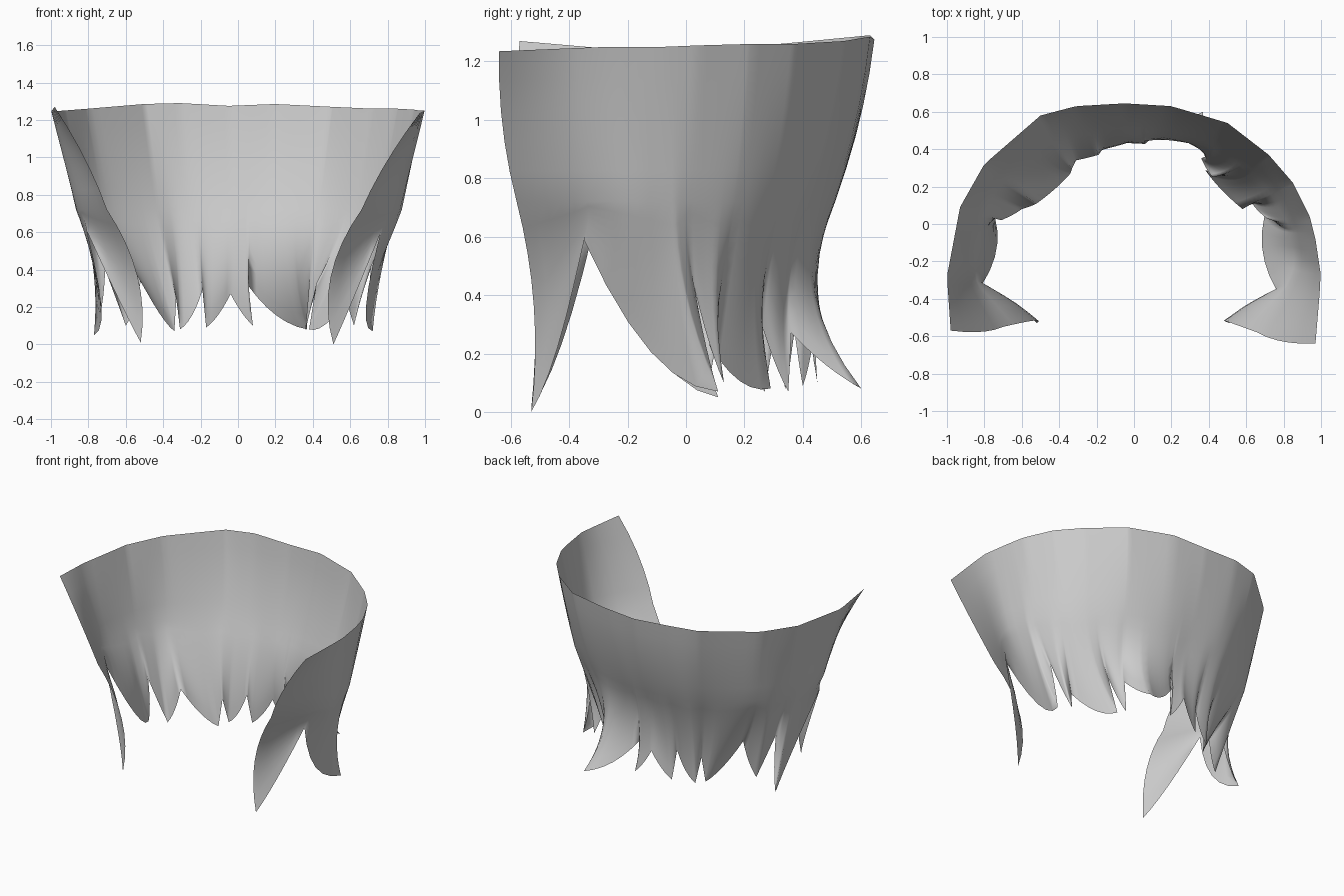
import bpy, bmesh
from mathutils import Vector as V

if "Cube" in bpy.data.objects:
    bpy.data.objects.remove(bpy.data.objects["Cube"])

# Upper rim, from front right round the back to front left
RIM = [(.97, -.64, 1.235), (1, -.28, 1.25), (.97, -.08, 1.25), (.94, .04, 1.255), (.85, .22, 1.26),
       (.72, .37, 1.26), (.5, .54, 1.27), (.2, .63, 1.285), (-.05, .645, 1.275), (-.31, .63, 1.29),
       (-.5, .58, 1.285), (-.8, .32, 1.26), (-.93, .09, 1.25), (-1, -.28, 1.245), (-.98, -.57, 1.27)]
# Waist ring at z = 0.72, matching the rim point for point
WAIST = [(.66, -.58), (.86, -.26), (.86, -.08), (.83, .02), (.75, .17), (.63, .29), (.43, .42), (.18, .5),
         (-.04, .51), (-.27, .5), (-.43, .44), (-.7, .25), (-.82, .05), (-.86, -.26), (-.7, -.55)]
WAIST = [(x, y, .72) for x, y in WAIST]

# Locks: (tip, sag of edge before tip, sag of edge after tip, notch after it, ring position of notch)
LOCKS = [
    ((.51, -.53, 0), 0, -.15, (.76, -.35, .59), .75),
    ((.72, .11, .07), -.25, -.05, (.71, .03, .42), 2.9),
    ((.62, .13, .1), -.05, 0, (.58, .08, .23), 4.0),
    ((.38, .29, .08), -.1, 0, (.42, .25, .33), 5.3),
    ((.36, .35, .07), -.04, -.03, (.38, .36, .27), 6.0),
    ((.37, .6, .08), -.03, -.09, (.05, .44, .32), 7.5),
    ((.08, .45, .1), -.06, -.03, (-.04, .44, .27), 8.0),
    ((-.17, .4, .09), -.04, -.02, (-.19, .37, .29), 8.8),
    ((-.31, .34, .08), -.06, 0, (-.33, .3, .25), 10.0),
    ((-.34, .27, .07), 0, -.08, (-.52, .11, .34), 11.05),
    ((-.6, .08, .1), -.04, -.04, (-.71, .02, .4), 12.0),
    ((-.77, .11, .05), -.05, -.25, (-.81, -.32, .61), 13.15),
    ((-.52, -.53, .01), -.15, 0, None, 14.0),
]


def ring(points, u):
    i = min(int(u), len(points) - 2)
    return V(points[i]).lerp(V(points[i + 1]), u - i)


def smooth_ring(points, u):
    """Catmull-Rom version of ring."""
    n = len(points) - 1
    i = min(int(u), n - 1)
    t = u - i
    a, b, c, d = (V(points[max(0, min(n, j))]) for j in range(i - 1, i + 3))
    return .5 * (2 * b + (c - a) * t + (2 * a - 5 * b + 4 * c - d) * t * t + (3 * b - a - 3 * c + d) * t ** 3)


def quad(a, b, c, t):
    return a * (1 - t) ** 2 + b * 2 * t * (1 - t) + c * t * t


def edge(a, c, sag, n=6):
    """Curved lock edge from a to c, sagging down and slightly inward."""
    m = (a + c) / 2
    ctrl = V((m.x * (1 + .6 * sag), m.y, m.z + sag))
    return [quad(a, ctrl, c, k / n) for k in range(n + 1)]


# Ragged hem as (ring position, point)
hem, notch, u0 = [], None, 0
for tip, sag_a, sag_b, nxt, u1 in LOCKS:
    pts = [V(tip)]
    if notch:
        pts = edge(notch, V(tip), sag_a)
    if nxt:
        pts += edge(V(tip), V(nxt), sag_b)[1:]
    span = len(pts) - 1
    for k in range(1 if notch else 0, span + 1):
        f = k / span
        if notch and nxt:  # lean the columns toward the side the tip hangs on
            chord = (V(nxt) - notch).xy
            proj = (pts[k] - notch).xy.dot(chord) / chord.length_squared
            f = .5 * f + .5 * max(0, min(1, proj))
            if hem and k > 1:
                f = max(f, (hem[-1][0] - u0) / (u1 - u0) + .01)
            f = min(f, 1 - .01 * (span - k))
        hem.append((u0 + (u1 - u0) * f, pts[k]))
    notch, u0 = (V(nxt) if nxt else None), u1

# Loft each column: rim -> waist -> hem
bm = bmesh.new()
cols = []
for u, foot in hem:
    top, mid = ring(RIM, u), smooth_ring(WAIST, u)
    front = max(0, 1 - min(u, 14 - u))
    bulge = (top + mid) / 2
    bulge.y *= 1.06
    bulge.x *= 1 - .05 * front
    drop = (mid.z - foot.z) / (top.z - mid.z)
    ctrl = mid + (mid - bulge) * drop
    pull = min(1, (.72 - foot.z) / .5)
    ctrl.x *= 1 - (.05 + .14 * front) * pull
    ctrl.y *= 1 - .04 * pull * (1 - front)
    col = [quad(top, bulge, mid, k / 5) for k in range(6)]
    col += [quad(mid, ctrl, foot, k / 8) for k in range(1, 9)]
    cols.append([bm.verts.new(p) for p in col])
for a, b in zip(cols, cols[1:]):
    for k in range(len(a) - 1):
        bm.faces.new((b[k], b[k + 1], a[k + 1], a[k]))

mesh = bpy.data.meshes.new("hair_curtain")
bm.normal_update()
bm.to_mesh(mesh)
bm.free()
obj = bpy.data.objects.new("hair_curtain", mesh)
bpy.context.collection.objects.link(obj)
for p in mesh.polygons:
    p.use_smooth = True
